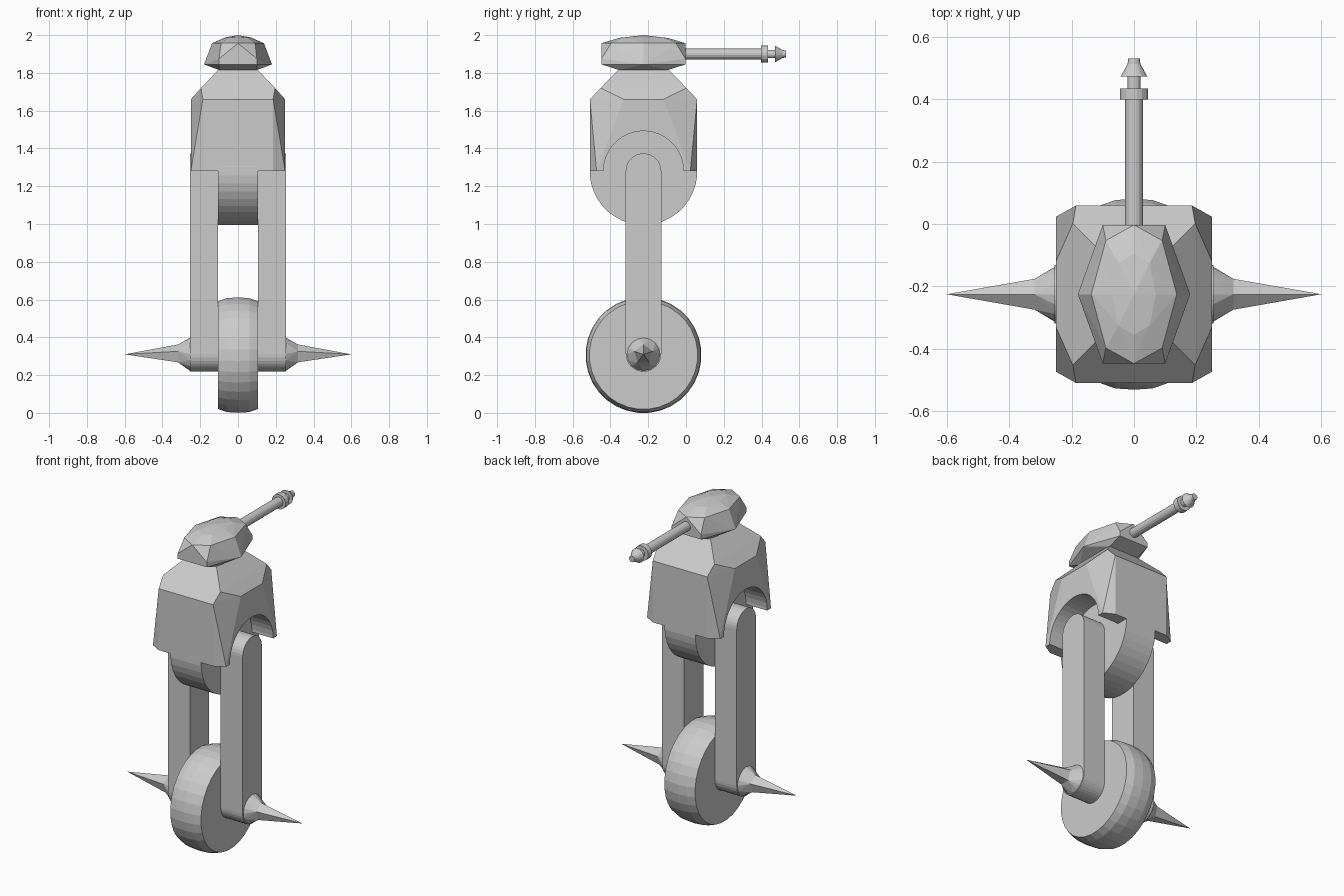
import bpy, bmesh, math
from mathutils import Vector

if "Cube" in bpy.data.objects:
    bpy.data.objects.remove(bpy.data.objects["Cube"])

CY = -0.225          # y of the wheel and disc axles
HUB_Z, DISC_Z = 0.306, 1.28

grey = bpy.data.materials.new("plain grey")
grey.diffuse_color = (0.6, 0.6, 0.6, 1)
grey.use_nodes = True
grey.node_tree.nodes["Principled BSDF"].inputs["Base Color"].default_value = grey.diffuse_color


def finish(name, bm):
    bmesh.ops.recalc_face_normals(bm, faces=bm.faces)
    me = bpy.data.meshes.new(name)
    bm.to_mesh(me)
    bm.free()
    ob = bpy.data.objects.new(name, me)
    bpy.context.collection.objects.link(ob)
    me.materials.append(grey)
    return ob


def hull(name, pts):
    """Convex faceted solid around the points."""
    bm = bmesh.new()
    for p in pts:
        bm.verts.new(p)
    res = bmesh.ops.convex_hull(bm, input=bm.verts)
    loose = [v for v in bm.verts if not v.link_faces]
    bmesh.ops.delete(bm, geom=loose, context='VERTS')
    bmesh.ops.dissolve_limit(bm, angle_limit=math.radians(1.5),
                             verts=bm.verts, edges=bm.edges)
    return finish(name, bm)


def lathe(name, profile, centre, axis, n):
    """Closed solid of revolution; profile = (position along axis, radius)."""
    bm = bmesh.new()
    rings = []
    for t, r in profile:
        ring = []
        for i in range(n):
            a = 2 * math.pi * (i + 0.5) / n
            u, w = r * math.cos(a), r * math.sin(a)
            v = (t, u, w) if axis == 'X' else (u, t, w)
            ring.append(bm.verts.new(Vector(centre) + Vector(v)))
        rings.append(ring)
    for a, b in zip(rings, rings[1:]):
        for i in range(n):
            j = (i + 1) % n
            bm.faces.new((a[i], a[j], b[j], b[i]))
    bm.faces.new(rings[0])
    bm.faces.new(rings[-1])
    return finish(name, bm)


def four_way(x, dy, z):
    """A point mirrored left/right and front/back about the axle plane."""
    return [(sx * x, CY + sy * dy, z) for sx in (-1, 1) for sy in (-1, 1)]


def circle(x, r, z, n, start=0.0):
    return [(x, CY + r * math.cos(start + 2 * math.pi * i / n),
             z + r * math.sin(start + 2 * math.pi * i / n)) for i in range(n)]


# lower wheel with a crowned tread
lathe("wheel", [(-0.105, 0.287), (-0.06, 0.303), (0, 0.307),
                (0.06, 0.303), (0.105, 0.287)], (0, CY, HUB_Z), 'X', 32)

# upper hip disc
lathe("hip_disc", [(-0.105, 0.285), (0.105, 0.285)], (0, CY, DISC_Z), 'X', 40)

# legs and axle spikes on both sides
for s, side in ((-1, "left"), (1, "right")):
    pts = []
    for x in (0.105, 0.255):
        pts += circle(s * x, 0.094, DISC_Z, 32)
        pts += circle(s * x, 0.094, HUB_Z + 0.006, 32)
    leg = hull(side + "_leg", pts)
    base = circle(s * 0.318, 0.052, HUB_Z + 0.004, 5, math.pi / 2)
    hull(side + "_spike_mount",
         circle(s * 0.25, 0.09, HUB_Z + 0.004, 16) + base)
    hull(side + "_spike", base + [(s * 0.6, CY, HUB_Z + 0.004)])

# body: box with bevelled shoulders and cut corners
body = hull("body",
            four_way(0.186, 0.284, 1.28) + four_way(0.25, 0.248, 1.28)
            + four_way(0.186, 0.284, 1.66) + four_way(0.25, 0.105, 1.66)
            + four_way(0.196, 0.227, 1.72) + four_way(0.10, 0.13, 1.82))

# arch cut through the body sides for the leg tops
cutter = lathe("arch_cutter", [(-0.4, 0.212), (0.4, 0.212)],
               (0, CY, DISC_Z), 'X', 40)
cutter.hide_render = True
mod = body.modifiers.new("arch", 'BOOLEAN')
mod.operation = 'DIFFERENCE'
mod.solver = 'EXACT'
mod.object = cutter
bpy.context.view_layer.objects.active = body
bpy.ops.object.modifier_apply(modifier=mod.name)
bpy.data.objects.remove(cutter)

# faceted head: hexagonal rim, narrower brow and shallow dome
head = (four_way(0.10, 0.13, 1.815) + four_way(0.10, 0.222, 1.845)
        + four_way(0.18, 0, 1.845) + four_way(0.10, 0.222, 1.875)
        + four_way(0, 0.222, 1.957) + four_way(0.09, 0.172, 1.957)
        + four_way(0.137, 0, 1.957) + four_way(0, 0.13, 1.985)
        + four_way(0.05, 0.10, 1.988) + four_way(0.07, 0, 1.987)
        + [(0, CY, 2.0)])
hull("head", sorted(set(head)))

# gun barrel with collar and cone muzzle
lathe("barrel", [(-0.05, 0.029), (0.398, 0.029), (0.398, 0.046),
                 (0.434, 0.046), (0.434, 0.022), (0.472, 0.022),
                 (0.472, 0.044), (0.512, 0.021), (0.53, 0.019)],
      (0, 0, 1.90), 'Y', 16)
